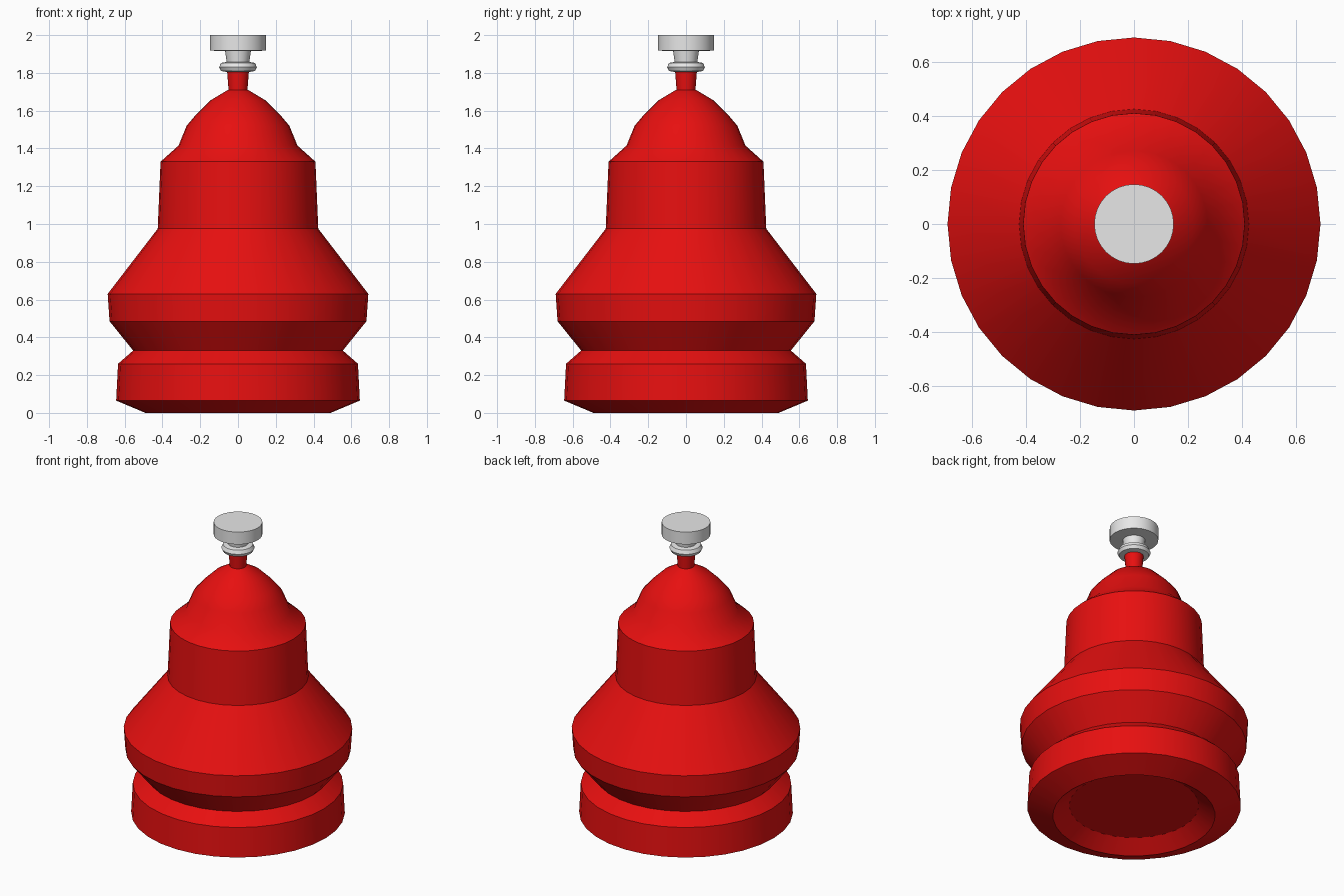
import bpy
import bmesh
import math

SIDES = 32

cube = bpy.data.objects.get("Cube")
if cube:
    bpy.data.objects.remove(cube, do_unlink=True)


def make_material(name, colour):
    mat = bpy.data.materials.new(name)
    mat.use_nodes = True
    mat.diffuse_color = colour
    mat.node_tree.nodes["Principled BSDF"].inputs["Base Color"].default_value = colour
    return mat


def lathe(name, profile, mat):
    """Revolve (radius, height) points, listed bottom to top, and cap both ends."""
    bm = bmesh.new()
    rings = []
    for r, z in profile:
        ring = []
        for i in range(SIDES):
            a = math.tau * i / SIDES
            ring.append(bm.verts.new((r * math.cos(a), r * math.sin(a), z)))
        rings.append(ring)
    for low, high in zip(rings, rings[1:]):
        for i in range(SIDES):
            j = (i + 1) % SIDES
            bm.faces.new((low[i], low[j], high[j], high[i]))
    bm.faces.new(rings[0][::-1])
    bm.faces.new(rings[-1])
    mesh = bpy.data.meshes.new(name)
    bm.to_mesh(mesh)
    bm.free()
    mesh.materials.append(mat)
    obj = bpy.data.objects.new(name, mesh)
    bpy.context.collection.objects.link(obj)
    bpy.ops.object.select_all(action='DESELECT')
    obj.select_set(True)
    bpy.context.view_layer.objects.active = obj
    bpy.ops.object.shade_smooth_by_angle(angle=math.radians(30))
    return obj


red = make_material("red", (0.8, 0.005, 0.005, 1))
grey = make_material("light grey", (0.8, 0.8, 0.8, 1))

# Body: recessed underside, base ring, groove, flared skirt, barrel, dome and stem
lathe("body", [
    (0.39, 0.07), (0.49, 0.0), (0.645, 0.065), (0.635, 0.26),
    (0.555, 0.33), (0.68, 0.485), (0.69, 0.63),
    (0.425, 0.975), (0.41, 1.33),
    (0.315, 1.415), (0.272, 1.52), (0.22, 1.582), (0.145, 1.655), (0.058, 1.707),
    (0.05, 1.71), (0.058, 1.815),
], red)

# Nozzle: collar, narrow neck and wide cap
lathe("nozzle", [
    (0.06, 1.805), (0.09, 1.81), (0.1, 1.83), (0.09, 1.853),
    (0.06, 1.858), (0.068, 1.915),
    (0.147, 1.918), (0.147, 2.0),
], grey)
